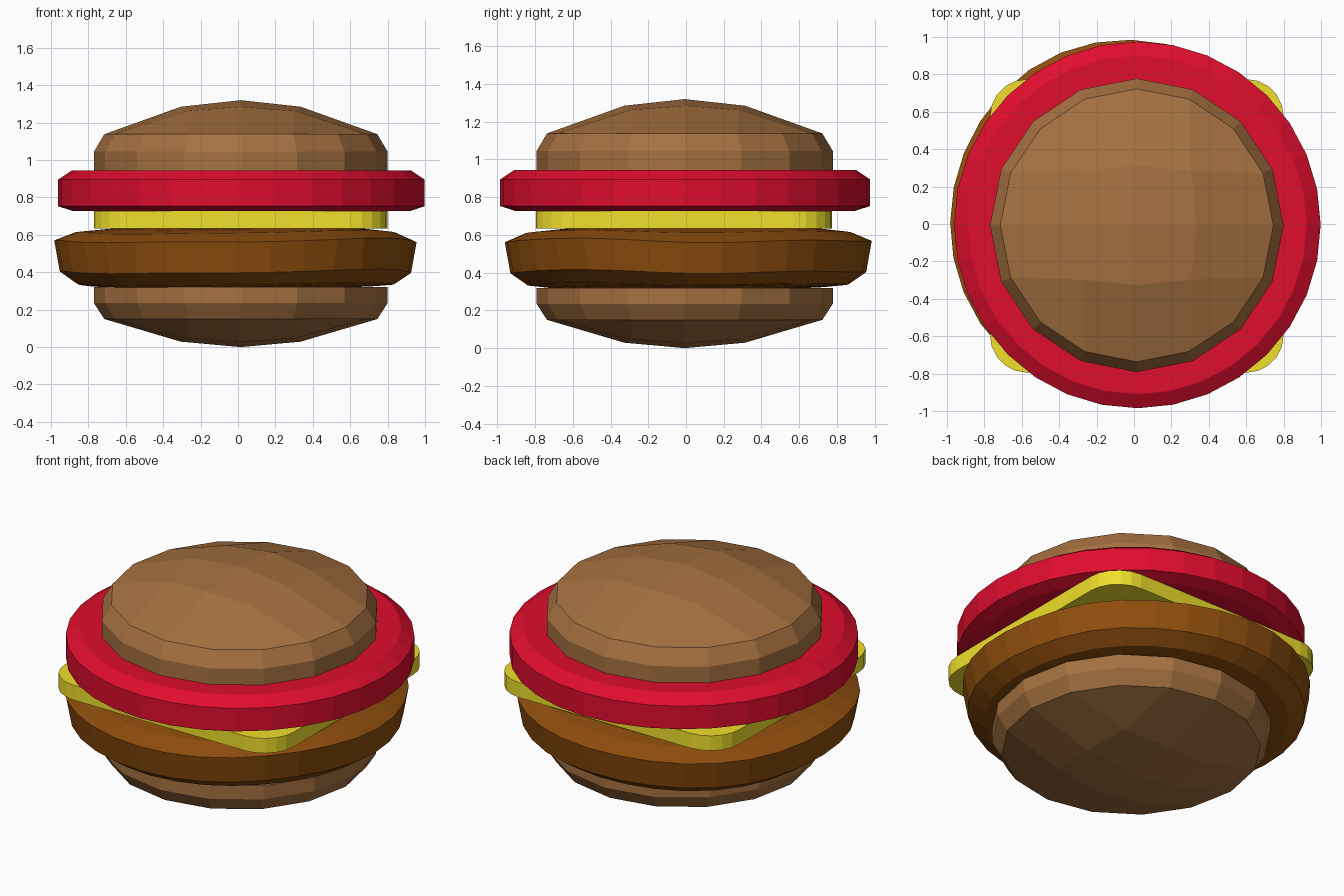
import bpy, bmesh
from math import sin, cos, pi, tau, radians

if "Cube" in bpy.data.objects:
    bpy.data.objects.remove(bpy.data.objects["Cube"])


def finish(bm, name, color):
    bmesh.ops.recalc_face_normals(bm, faces=bm.faces)
    mesh = bpy.data.meshes.new(name)
    bm.to_mesh(mesh)
    bm.free()
    obj = bpy.data.objects.new(name, mesh)
    bpy.context.collection.objects.link(obj)
    mat = bpy.data.materials.new(name + "_colour")
    mat.diffuse_color = (*color, 1)
    mat.use_nodes = True
    mat.node_tree.nodes["Principled BSDF"].inputs["Base Color"].default_value = mat.diffuse_color
    mesh.materials.append(mat)
    return obj


def ring(bm, n, r, z, cx, cy):
    return [bm.verts.new((cx + r * cos(tau * i / n), cy + r * sin(tau * i / n), z))
            for i in range(n)]


def bridge(bm, a, b):
    n = len(a)
    for i in range(n):
        bm.faces.new((a[i], a[(i + 1) % n], b[(i + 1) % n], b[i]))


def bun(name, tip, rim, shoulder, cut):
    """16-sided half bun: 4 x 4 grid dome, chamfered shoulder, flat cut face."""
    cx, cy = 0.015, -0.007
    bm = bmesh.new()
    rim_ring = ring(bm, 16, 0.73, rim, cx, cy)
    order = [(2, 0), (2, 1), (2, 2), (1, 2)]
    grid = {}
    for k in range(16):
        i, j = order[k % 4]
        for _ in range(k // 4):
            i, j = -j, i
        grid[i, j] = rim_ring[k]
    for i in (-1, 0, 1):
        for j in (-1, 0, 1):
            s = 0.29 if i and j else 0.32
            x, y = i * s, j * s
            t = (x * x + y * y) / 0.73 ** 2
            grid[i, j] = bm.verts.new((cx + x, cy + y, tip + (rim - tip) * t))
    for i in range(-2, 2):
        for j in range(-2, 2):
            bm.faces.new((grid[i, j], grid[i + 1, j], grid[i + 1, j + 1], grid[i, j + 1]))
    prev = rim_ring
    for z in (shoulder, cut):
        nxt = ring(bm, 16, 0.785, z, cx, cy)
        bridge(bm, prev, nxt)
        prev = nxt
    bm.faces.new(prev)
    finish(bm, name, (0.38, 0.165, 0.052))


def disc(name, profile, n, cx, cy, color, wobble=None):
    """Lathe a list of (radius, z), closing both ends with a centre fan."""
    bm = bmesh.new()
    rings = [ring(bm, n, r, z, cx, cy) for r, z in profile[1:-1]]
    for a, b in zip(rings, rings[1:]):
        bridge(bm, a, b)
    for loop, (_, z) in ((rings[0], profile[0]), (rings[-1], profile[-1])):
        c = bm.verts.new((cx, cy, z))
        for i in range(n):
            bm.faces.new((c, loop[i], loop[(i + 1) % n]))
    if wobble:
        for v in bm.verts:
            v.co.x, v.co.y, v.co.z = wobble(*v.co)
    finish(bm, name, color)


# Buns
bun("bottom_bun", 0.0, 0.15, 0.235, 0.32)
bun("top_bun", 1.32, 1.138, 1.045, 0.94)


# Uneven patty
def uneven(x, y, z):
    r2 = x * x + y * y
    s = 1 + 0.008 * sin(3 * x + 2 * y + 1)
    dz = 0.012 * r2 * (sin(3 * x + 1.5 * y) + 0.7 * sin(5 * y - 2 * x))
    return x * s, y * s, z + dz


disc("patty", [(0, 0.312), (0.5, 0.314), (0.75, 0.325), (0.85, 0.335), (0.945, 0.40),
               (0.975, 0.565), (0.86, 0.613), (0.66, 0.635), (0.35, 0.642), (0, 0.648)],
     32, -0.015, 0.008, (0.27, 0.075, 0.004), uneven)

# Cheese slice with rounded corners
bm = bmesh.new()
half, rad, seg = 0.785, 0.2, 5
low, high = [], []
for c in range(4):
    a0 = c * pi / 2
    mx, my = [(1, 1), (-1, 1), (-1, -1), (1, -1)][c]
    for k in range(seg + 1):
        a = a0 + pi / 2 * k / seg
        x = 0.015 + mx * (half - rad) + rad * cos(a)
        y = -0.01 + my * (half - rad) + rad * sin(a)
        low.append(bm.verts.new((x, y, 0.635)))
        high.append(bm.verts.new((x, y, 0.727)))
bridge(bm, low, high)
bm.faces.new(low)
bm.faces.new(high)
finish(bm, "cheese", (0.87, 0.74, 0.025))

# Tomato slice
disc("tomato", [(0, 0.727), (0.90, 0.727), (0.98, 0.753), (0.98, 0.895), (0.905, 0.945), (0, 0.945)],
     32, 0.018, -0.005, (0.74, 0.004, 0.027))
